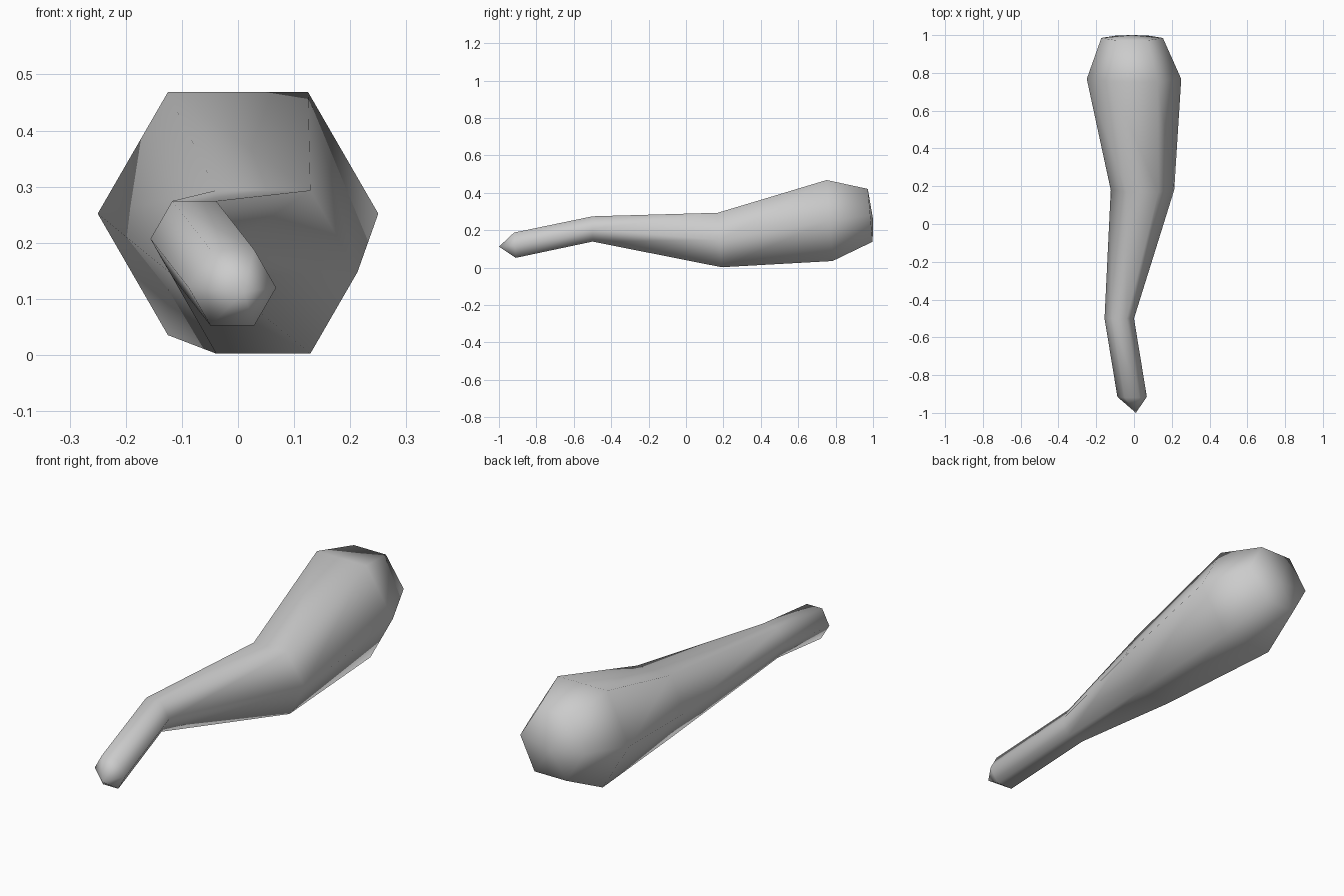
import bpy
import bmesh
from math import sin, cos, pi

cube = bpy.data.objects.get("Cube")
if cube:
    bpy.data.objects.remove(cube, do_unlink=True)

SIDES = 6
# Cross-sections from tip to butt: centre x, y, z, radius, lean (y shift of the top)
RINGS = [
    (-0.01, -0.915, 0.12, 0.078, -0.005),
    (-0.078, -0.5, 0.207, 0.078, 0.0),
    (0.045, 0.18, 0.148, 0.168, -0.012),
    (0.0, 0.768, 0.252, 0.25, -0.018),
    (-0.01, 0.985, 0.28, 0.163, -0.015),
]
TIP = (0.01, -1.0, 0.112)
BUTT = (-0.01, 1.0, 0.26)

# Plain grey surface
grey = bpy.data.materials.new("plain_grey")
grey.use_nodes = True
colour = (0.6, 0.6, 0.6, 1.0)
grey.diffuse_color = colour
grey.node_tree.nodes["Principled BSDF"].inputs["Base Color"].default_value = colour

bm = bmesh.new()


def make_ring(x, y, z, r, lean):
    angles = [2 * pi * i / SIDES for i in range(SIDES)]
    return [bm.verts.new((x + r * cos(a), y + lean * sin(a), z + r * sin(a)))
            for a in angles]


# Crooked tapering shaft
rings = [make_ring(*ring) for ring in RINGS]
for a, b in zip(rings, rings[1:]):
    for i in range(SIDES):
        j = (i + 1) % SIDES
        bm.faces.new((a[i], a[j], b[j], b[i]))

# Pointed tip and shallow butt
for ring, point in ((rings[0], TIP), (rings[-1], BUTT)):
    pole = bm.verts.new(point)
    for i in range(SIDES):
        bm.faces.new((ring[i], ring[(i + 1) % SIDES], pole))

bmesh.ops.recalc_face_normals(bm, faces=bm.faces)
for face in bm.faces:
    face.smooth = True

mesh = bpy.data.meshes.new("crooked_club")
bm.to_mesh(mesh)
bm.free()
mesh.materials.append(grey)
club = bpy.data.objects.new("crooked_club", mesh)
bpy.context.collection.objects.link(club)
